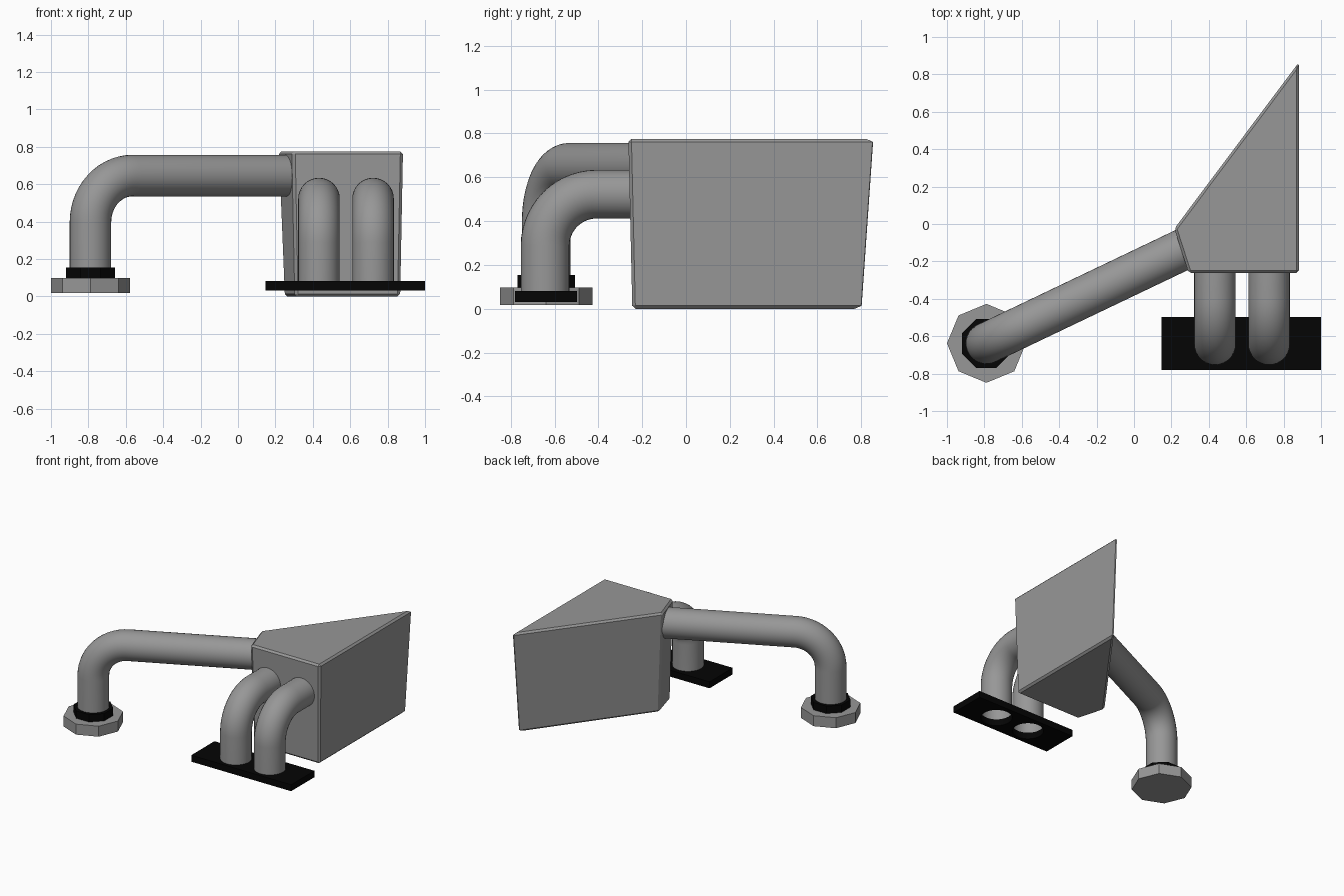
import bpy, bmesh, math
from mathutils import Vector

if "Cube" in bpy.data.objects:
    bpy.data.objects.remove(bpy.data.objects["Cube"])


def material(name, value):
    mat = bpy.data.materials.new(name)
    mat.diffuse_color = (value, value, value, 1)
    mat.use_nodes = True
    mat.node_tree.nodes["Principled BSDF"].inputs["Base Color"].default_value = mat.diffuse_color
    return mat


black = material("black", 0.0015)
grey = material("dark_grey", 0.31)


def link(name, data, mat=grey):
    ob = bpy.data.objects.new(name, data)
    bpy.context.collection.objects.link(ob)
    data.materials.append(mat)
    return ob


def loft(name, bottom, top, z0, z1, mat=grey):
    """Solid between two outlines of equal point count."""
    bm = bmesh.new()
    lo = [bm.verts.new((x, y, z0)) for x, y in bottom]
    hi = [bm.verts.new((x, y, z1)) for x, y in top]
    bm.faces.new(lo)
    bm.faces.new(hi)
    n = len(lo)
    for i in range(n):
        j = (i + 1) % n
        bm.faces.new((lo[i], lo[j], hi[j], hi[i]))
    bmesh.ops.recalc_face_normals(bm, faces=bm.faces)
    me = bpy.data.meshes.new(name)
    bm.to_mesh(me)
    bm.free()
    return link(name, me, mat)


def ring(cx, cy, r, n, turn=0):
    return [(cx + r * math.cos(2 * math.pi * i / n + turn),
             cy + r * math.sin(2 * math.pi * i / n + turn)) for i in range(n)]


def elbow_pipe(name, start, end, bend, radius=0.111, steps=14):
    """Open pipe going straight up from start, then bending level towards end."""
    start, end = Vector(start), Vector(end)
    flat = Vector((end.x - start.x, end.y - start.y, 0)).normalized()
    pts = [start]
    for i in range(steps + 1):
        a = math.pi / 2 * i / steps
        p = start + flat * bend * (1 - math.cos(a))
        p.z = end.z - bend + bend * math.sin(a)
        pts.append(p)
    pts.append(end)
    cu = bpy.data.curves.new(name, 'CURVE')
    cu.dimensions = '3D'
    cu.bevel_depth = radius
    cu.bevel_resolution = 14
    sp = cu.splines.new('POLY')
    sp.points.add(len(pts) - 1)
    for q, p in zip(sp.points, pts):
        q.co = (*p, 1)
    sp.use_smooth = True
    ob = link(name, cu)
    bpy.ops.object.select_all(action='DESELECT')
    bpy.context.view_layer.objects.active = ob
    ob.select_set(True)
    bpy.ops.object.convert(target='MESH')
    bpy.ops.object.shade_smooth_by_angle(angle=math.radians(40))


# Tapered wedge body with chamfered edges
body = loft("body",
            [(0.247, -0.03), (0.307, -0.245), (0.867, -0.245), (0.867, 0.812)],
            [(0.215, -0.025), (0.292, -0.263), (0.882, -0.263), (0.882, 0.866)],
            0.0, 0.775)
bev = body.modifiers.new("chamfer", 'BEVEL')
bev.width = 0.014
bev.segments = 1

# Twin front pipes
pipe_xs = (0.433, 0.722)
for i, x in enumerate(pipe_xs):
    elbow_pipe(f"front_pipe_{i + 1}", (x, -0.643, 0.033), (x, -0.23, 0.523), 0.235)

# Long side pipe with octagonal collar and foot
cx, cy = -0.789, -0.638
elbow_pipe("side_pipe", (cx, cy, 0.05), (0.275, -0.13, 0.646), 0.25)
collar = ring(cx, cy, 0.142, 8, math.pi / 8)
loft("collar", collar, collar, 0.097, 0.155, black)
foot = ring(cx, cy, 0.211, 8)
loft("foot", foot, foot, 0.017, 0.098)

# Flange plate with two pipe holes
cu = bpy.data.curves.new("flange_plate", 'CURVE')
cu.dimensions = '2D'
cu.fill_mode = 'BOTH'
cu.extrude = 0.025
rect = [(0.147, -0.78), (1.0, -0.78), (1.0, -0.497), (0.147, -0.497)]
for outline in [rect] + [ring(x, -0.643, 0.11, 32) for x in pipe_xs]:
    sp = cu.splines.new('POLY')
    sp.points.add(len(outline) - 1)
    for q, (x, y) in zip(sp.points, outline):
        q.co = (x, y, 0, 1)
    sp.use_cyclic_u = True
    sp.use_smooth = False
plate = link("flange_plate", cu, black)
plate.location.z = 0.057
